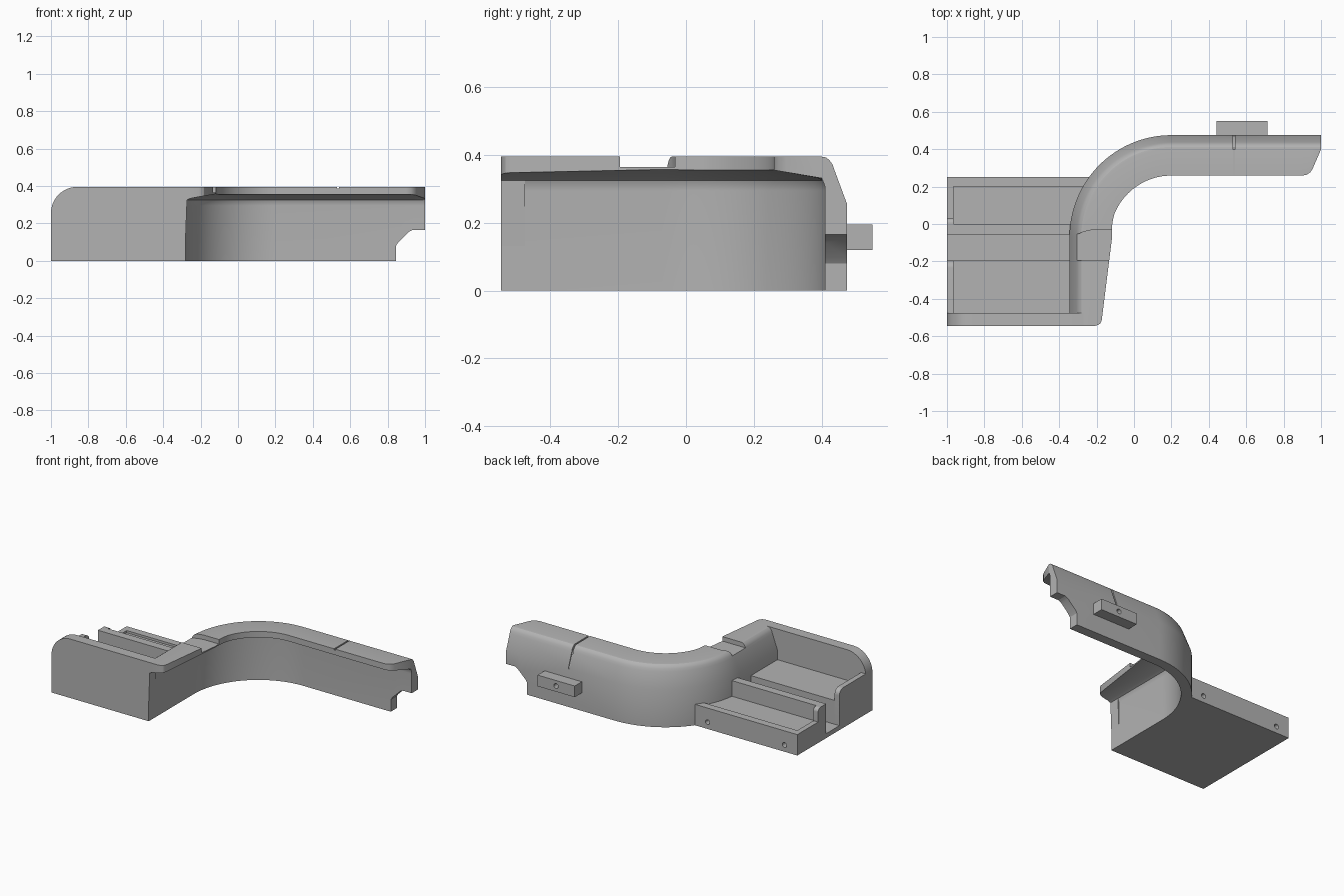
import bpy, bmesh, math
from mathutils import Vector

if "Cube" in bpy.data.objects:
    bpy.data.objects.remove(bpy.data.objects["Cube"])

grey = bpy.data.materials.new("plain_grey")
grey.use_nodes = True
grey.diffuse_color = (0.45, 0.45, 0.45, 1)
grey.node_tree.nodes["Principled BSDF"].inputs["Base Color"].default_value = grey.diffuse_color


def make(name, bm):
    bmesh.ops.recalc_face_normals(bm, faces=bm.faces)
    mesh = bpy.data.meshes.new(name)
    bm.to_mesh(mesh)
    bm.free()
    mesh.materials.append(grey)
    ob = bpy.data.objects.new(name, mesh)
    bpy.context.collection.objects.link(ob)
    return ob


def prism(name, pts, axis, lo, hi):
    """Extrude a 2D outline along x, y or z."""
    place = {"x": lambda p, t: (t, p[0], p[1]),
             "y": lambda p, t: (p[0], t, p[1]),
             "z": lambda p, t: (p[0], p[1], t)}[axis]
    bm = bmesh.new()
    a = [bm.verts.new(place(p, lo)) for p in pts]
    b = [bm.verts.new(place(p, hi)) for p in pts]
    bm.faces.new(a)
    bm.faces.new(b)
    for i in range(len(pts)):
        j = (i + 1) % len(pts)
        bm.faces.new((a[i], a[j], b[j], b[i]))
    return make(name, bm)


def arc(cx, cy, r, start, end, n=8):
    angles = [math.radians(start + (end - start) * i / n) for i in range(n + 1)]
    return [(cx + r * math.cos(t), cy + r * math.sin(t)) for t in angles]


def rect(u0, u1, v0, v1):
    return [(u0, v0), (u1, v0), (u1, v1), (u0, v1)]


def cut(ob, cutter):
    m = ob.modifiers.new("cut", "BOOLEAN")
    m.operation = "DIFFERENCE"
    m.solver = "EXACT"
    m.object = cutter
    bpy.context.view_layer.objects.active = ob
    bpy.ops.object.modifier_apply(modifier=m.name)
    bpy.data.objects.remove(cutter)


def drill(ob, x, z, y0, y1):
    cut(ob, prism("hole_cutter", arc(x, z, 0.016, 0, 345, 23), "y", y0, y1))


# Curved arm: wall with an overhanging lip, lofted along an S-shaped path
CX, CY, R = 0.2, -0.07, 0.545
stations = []  # outer point, inward direction, lip width
for y, w in ((-0.545, 0.135), (-0.54, 0.153), (-0.532, 0.164), (-0.517, 0.172)):
    stations.append((Vector((CX - R, y, 0)), Vector((1, 0, 0)), w))
for i in range(33):
    t = math.radians(180 - 90 * i / 32)
    out = Vector((math.cos(t), math.sin(t), 0))
    stations.append((Vector((CX, CY, 0)) + out * R, -out, 0.228 - 0.012 * min(1, i / 8)))
for x, w in ((0.9, 0.216), (0.925, 0.211), (0.943, 0.198), (0.955, 0.18), (1.0, 0.076)):
    stations.append((Vector((x, CY + R, 0)), Vector((0, -1, 0)), w))


def section(w):
    under = 0.33 + (w - 0.065) * 0.167
    return [(0, 0), (0, 0.255), (0.037, 0.355), (0.043, 0.372), (0.053, 0.386),
            (0.063, 0.393), (0.075, 0.395), (w, 0.395), (w, under),
            (min(0.09, w - 0.001), 0.333), (0.072, 0.325), (0.066, 0.31), (0.065, 0.295), (0.065, 0)]


bm = bmesh.new()
rings = [[bm.verts.new(p + d * u + Vector((0, 0, z))) for u, z in section(w)]
         for p, d, w in stations]
for r0, r1 in zip(rings, rings[1:]):
    for i in range(len(r0)):
        j = (i + 1) % len(r0)
        bm.faces.new((r0[i], r0[j], r1[j], r1[i]))
bm.faces.new(rings[0])
bm.faces.new(rings[-1])
arm = make("curved_arm", bm)

# Shallow strap recess across the lip
cut(arm, prism("recess_cutter", [(-0.4, -0.195), (-0.05, -0.195), (-0.05, -0.033), (-0.23, -0.033),
                                 (-0.27, -0.042), (-0.31, -0.057), (-0.4, -0.057)], "z", 0.365, 0.5))
# Stepped notch under the free end
cut(arm, prism("notch_cutter", [(0.845, -0.1), (0.845, 0.08), (0.857, 0.098), (0.915, 0.155),
                                (0.935, 0.165), (1.1, 0.165), (1.1, -0.1)], "y", 0.1, 0.6))
# Thin seam over the top and the sloping back
cut(arm, prism("seam_cutter", [(0.5, 0.255), (0.47, 0.255), (0.428, 0.358), (0.397, 0.387),
                               (0.2, 0.387), (0.2, 0.45), (0.5, 0.45)], "x", 0.53, 0.54))

# Mounting block on the back of the arm
block = prism("mounting_block", rect(0.44, 0.715, 0.12, 0.195), "y", 0.47, 0.55)
drill(block, 0.578, 0.158, 0.51, 0.6)

# Front wall with one rounded top corner
front = prism("front_wall", [(-1, 0), (-0.285, 0), (-0.27, 0.395)]
              + arc(-0.86, 0.255, 0.14, 90, 180, 12), "y", -0.545, -0.475)

# Tray base: raised floor, deep channel and middle wall in one section
tray = prism("tray_base", [(-0.475, 0), (-0.475, 0.19), (-0.195, 0.19), (-0.195, 0.03),
                           (-0.055, 0.03), (-0.055, 0.23), (0, 0.23), (0, 0)], "x", -1, -0.315)
fill = prism("base_fill", rect(-0.32, -0.285, -0.475, -0.07), "z", 0, 0.19)

# Back tray floor, back wall and end plates
floor = prism("back_floor", [(-1, 0), (-0.31, 0), (-0.26, 0.125), (-0.23, 0.2), (-1, 0.2)], "z", 0, 0.125)
back = prism("back_wall", [(-1, 0.2), (-0.24, 0.2), (-0.21, 0.25), (-1, 0.25)], "z", 0, 0.14)
for hx in (-0.905, -0.335):
    drill(back, hx, 0.045, 0.215, 0.3)
front_end = prism("front_end_plate", [(-0.475, 0), (-0.475, 0.27)]
                  + arc(-0.235, 0.23, 0.04, 90, 0) + [(-0.195, 0)], "x", -1, -0.965)
back_end = prism("back_end_plate", [(0, 0), (0, 0.23)] + arc(0.005, 0.205, 0.025, 90, 0)
                 + [(0.03, 0.14), (0.2, 0.14), (0.2, 0)], "x", -1, -0.965)

# Smooth the rounded parts, keeping edges sharp
bpy.ops.object.select_all(action="DESELECT")
for ob in (arm, block, front, tray, fill, floor, back, front_end, back_end):
    ob.select_set(True)
bpy.context.view_layer.objects.active = arm
bpy.ops.object.shade_smooth_by_angle(angle=math.radians(25))
